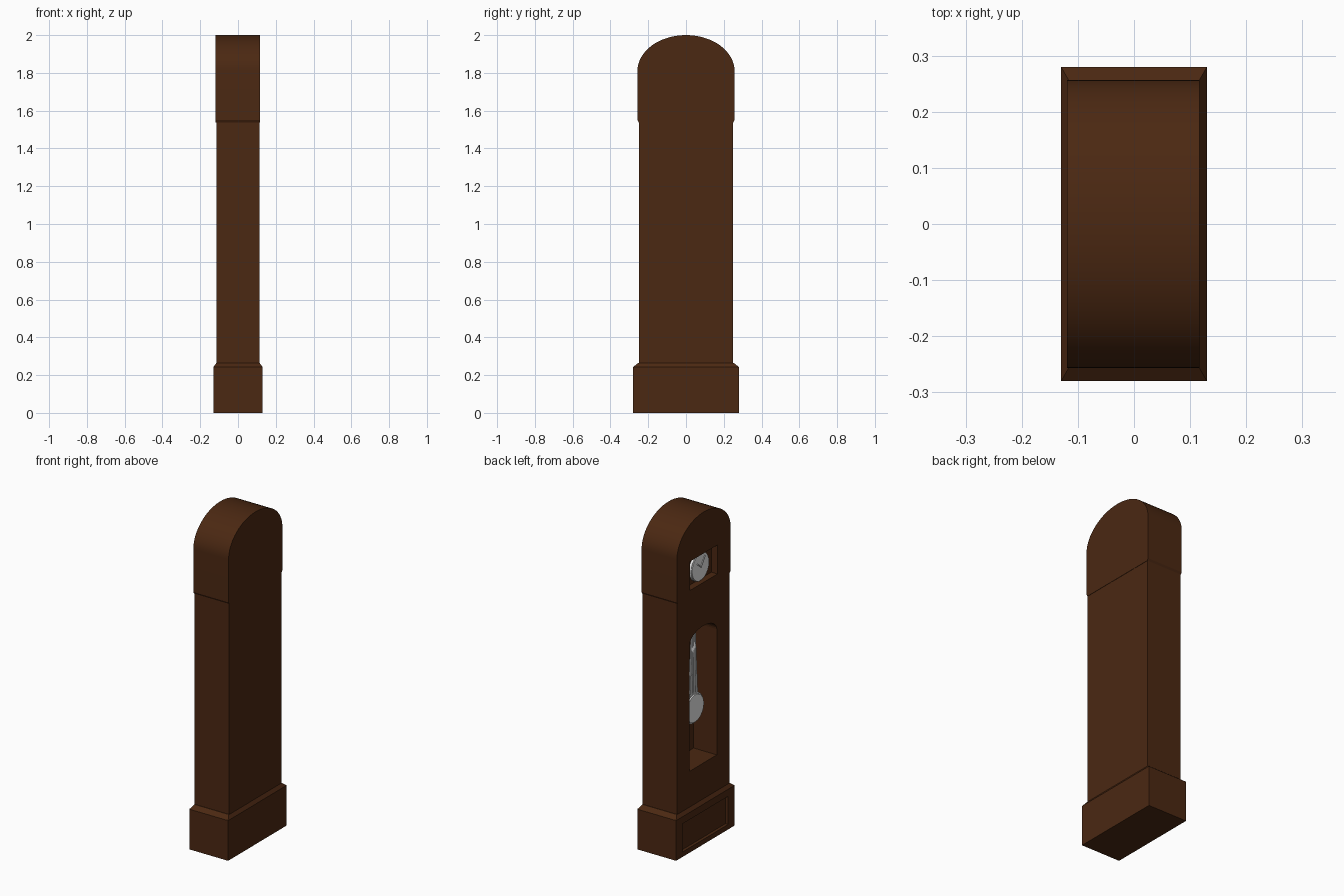
import bpy, bmesh, math
from mathutils import Matrix, Vector

if "Cube" in bpy.data.objects:
    bpy.data.objects.remove(bpy.data.objects["Cube"])


def material(name, rgb):
    m = bpy.data.materials.new(name)
    m.diffuse_color = (*rgb, 1)
    m.use_nodes = True
    m.node_tree.nodes["Principled BSDF"].inputs["Base Color"].default_value = m.diffuse_color
    return m


WOOD = material("dark_wood", (0.07, 0.021, 0.006))
METAL = material("pale_metal", (0.8, 0.8, 0.8))


def finish(name, bm, mat, smooth=False):
    bmesh.ops.recalc_face_normals(bm, faces=bm.faces)
    me = bpy.data.meshes.new(name)
    bm.to_mesh(me)
    bm.free()
    ob = bpy.data.objects.new(name, me)
    bpy.context.collection.objects.link(ob)
    me.materials.append(mat)
    if smooth:
        bpy.ops.object.select_all(action='DESELECT')
        ob.select_set(True)
        bpy.context.view_layer.objects.active = ob
        bpy.ops.object.shade_smooth_by_angle(angle=math.radians(30))
    return ob


def prism(name, profile, x0, x1, mat=WOOD, smooth=False):
    """Extrude a (y, z) outline along x."""
    bm = bmesh.new()
    face = bm.faces.new([bm.verts.new((x0, y, z)) for y, z in profile])
    ext = bmesh.ops.extrude_face_region(bm, geom=[face])
    verts = [v for v in ext["geom"] if isinstance(v, bmesh.types.BMVert)]
    bmesh.ops.translate(bm, verts=verts, vec=(x1 - x0, 0, 0))
    return finish(name, bm, mat, smooth)


def rect(w, z0, z1):
    return [(-w, z0), (w, z0), (w, z1), (-w, z1)]


def arch(w, z0, spring, top, n=32):
    curve = [(w * math.cos(math.pi * i / n), spring + (top - spring) * math.sin(math.pi * i / n))
             for i in range(n + 1)]
    return [(-w, z0), (w, z0)] + curve


def disc(name, r, x0, x1, z, bevel=0.004):
    bm = bmesh.new()
    rot = Matrix.Translation(((x0 + x1) / 2, 0, z)) @ Matrix.Rotation(math.pi / 2, 4, 'Y')
    bmesh.ops.create_cone(bm, cap_ends=True, segments=48, radius1=r, radius2=r,
                          depth=x1 - x0, matrix=rot)
    rim = [e for e in bm.edges if any(len(f.verts) > 4 for f in e.link_faces)]
    bmesh.ops.bevel(bm, geom=rim, offset=bevel, segments=2, affect='EDGES')
    return finish(name, bm, METAL, True)


def rod(name, a, b, r):
    a, b = Vector(a), Vector(b)
    bm = bmesh.new()
    rot = (b - a).to_track_quat('Z', 'Y').to_matrix().to_4x4()
    bmesh.ops.create_cone(bm, cap_ends=True, segments=10, radius1=r, radius2=r,
                          depth=(b - a).length, matrix=Matrix.Translation((a + b) / 2) @ rot)
    return finish(name, bm, METAL, True)


def cut(ob, cutter):
    mod = ob.modifiers.new("opening", 'BOOLEAN')
    mod.object, mod.operation, mod.solver = cutter, 'DIFFERENCE', 'EXACT'
    bpy.context.view_layer.update()
    dg = bpy.context.evaluated_depsgraph_get()
    me = bpy.data.meshes.new_from_object(ob.evaluated_get(dg))
    ob.modifiers.clear()
    ob.data = me
    bpy.data.objects.remove(cutter)


# plinth with sloped top and a sunken front panel
bm = bmesh.new()
rings = [[bm.verts.new((sx * w, sy * d, z)) for sx, sy in ((-1, -1), (1, -1), (1, 1), (-1, 1))]
         for w, d, z in ((0.13, 0.28, 0), (0.13, 0.28, 0.243), (0.114, 0.252, 0.265))]
for lo, hi in zip(rings, rings[1:]):
    for i in range(4):
        j = (i + 1) % 4
        bm.faces.new((lo[i], lo[j], hi[j], hi[i]))
bm.faces.new(rings[0])
bm.faces.new(rings[-1])
plinth = finish("plinth", bm, WOOD)
cut(plinth, prism("panel_cutter", rect(0.218, 0.03, 0.2), -0.2, -0.112))

# trunk with the arched pendulum opening
trunk = prism("trunk", rect(0.25, 0.26, 1.545), -0.115, 0.115)
cut(trunk, prism("pendulum_cutter", arch(0.13, 0.48, 1.24, 1.31, 20), -0.2, 0.04))

# arched hood with the square dial opening
outline = arch(0.257, 1.55, 1.81, 2.0)
hood = prism("hood", [(-0.25, 1.538), (0.25, 1.538)] + outline[1:] + outline[:1],
             -0.119, 0.117, smooth=True)
cut(hood, prism("dial_cutter", rect(0.13, 1.575, 1.75), -0.2, -0.078))

# dial and its hands
disc("dial", 0.085, -0.098, -0.076, 1.662)
for name, length, angle in (("hour_hand", 0.045, 50), ("minute_hand", 0.068, -35)):
    a = math.radians(angle)
    rod(name, (-0.1, 0, 1.662),
        (-0.1, length * math.sin(a), 1.662 + length * math.cos(a)), 0.003)

# pendulum: flaring bundle of rods and a round bob
for i in range(-2, 3):
    rod("pendulum_rod", (-0.048, i * 0.006, 1.29), (-0.048, i * 0.019, 0.83), 0.006)
disc("pendulum_bob", 0.09, -0.062, -0.034, 0.797, 0.008)
